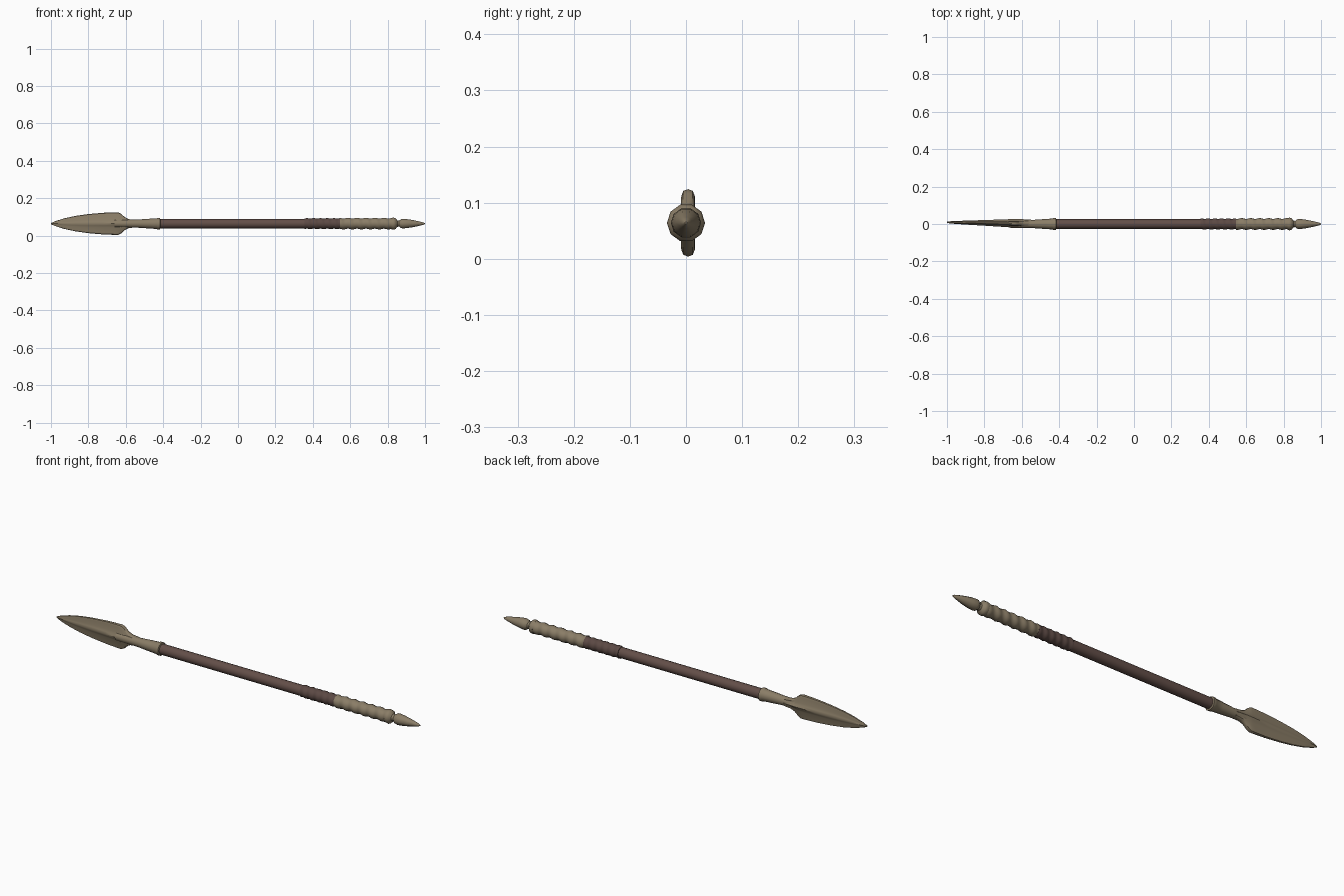
import bpy, bmesh, math

if "Cube" in bpy.data.objects:
    bpy.data.objects.remove(bpy.data.objects["Cube"])

CZ = 0.064  # height of the spear axis


def material(name, rgb):
    m = bpy.data.materials.new(name)
    m.diffuse_color = (*rgb, 1)
    m.use_nodes = True
    m.node_tree.nodes["Principled BSDF"].inputs["Base Color"].default_value = m.diffuse_color
    return m


bronze = material("aged bronze", (0.255, 0.205, 0.135))
wood = material("dark wood", (0.125, 0.077, 0.065))
leather = material("dark leather", (0.105, 0.066, 0.057))


def loft(name, rings, mat, angle=40):
    """Skin a list of equal-length point rings and cap both ends."""
    bm = bmesh.new()
    rows = [[bm.verts.new(p) for p in ring] for ring in rings]
    n = len(rows[0])
    for a, b in zip(rows, rows[1:]):
        for i in range(n):
            bm.faces.new((a[i], a[(i + 1) % n], b[(i + 1) % n], b[i]))
    bm.faces.new(rows[0])
    bm.faces.new(rows[-1][::-1])
    bmesh.ops.recalc_face_normals(bm, faces=bm.faces)
    mesh = bpy.data.meshes.new(name)
    bm.to_mesh(mesh)
    bm.free()
    mesh.materials.append(mat)
    ob = bpy.data.objects.new(name, mesh)
    bpy.context.collection.objects.link(ob)
    bpy.context.view_layer.objects.active = ob
    ob.select_set(True)
    bpy.ops.object.shade_smooth_by_angle(angle=math.radians(angle))
    ob.select_set(False)
    return ob


def ring(x, r, n=14, yc=0.0, rfun=None):
    pts = []
    for i in range(n):
        a = 2 * math.pi * i / n
        rr = r + (rfun(x, a) if rfun else 0)
        pts.append((x, yc + rr * math.cos(a), CZ + rr * math.sin(a)))
    return pts


def lathe(name, profile, mat, n=14):
    return loft(name, [ring(x, r, n) for x, r in profile], mat)


def wrap(name, x0, x1, r, pitch, amp, mat):
    """Helical binding: a sleeve whose radius ripples along a spiral."""
    steps = int((x1 - x0) / pitch * 8)

    def ripple(x, a):
        return amp * math.cos(2 * math.pi * x / pitch - a)

    rings = [ring(x0, 0.024)]
    rings += [ring(x0 + (x1 - x0) * i / steps, r, rfun=ripple) for i in range(steps + 1)]
    rings.append(ring(x1, 0.024))
    return loft(name, rings, mat, 50)


# wooden shaft
lathe("shaft", [(-0.43, 0.0255), (0.38, 0.0255)], wood)

# socket that holds the blade, with a raised collar
lathe("socket", [(-0.66, 0.021), (-0.60, 0.0215), (-0.54, 0.022), (-0.47, 0.027),
                 (-0.435, 0.029), (-0.43, 0.032), (-0.418, 0.032), (-0.415, 0.025)], bronze)


# blade: concave sides with a central rib; (x, half width, rib depth, edge depth)
def blade_ring(x, w, rib, edge):
    yc = 0.003 + 0.006 * max(0, (-0.6 - x) / 0.4)
    k = min(0.021, w * 0.4)
    half = [(-w, 0), (-w * 0.95, edge * 0.7), (-w * 0.8, edge), (-k, edge * 1.05),
            (-k * 0.5, rib * 0.8), (0, rib), (k * 0.5, rib * 0.8), (k, edge * 1.05),
            (w * 0.8, edge), (w * 0.95, edge * 0.7)]
    pts = half + [(w, 0)] + [(z, -y) for z, y in reversed(half[1:])]
    return [(x, yc + y, CZ + z) for z, y in pts]


stations = [(-1.0, 0.003, 0.003, 0.002), (-0.98, 0.012, 0.006, 0.004),
            (-0.93, 0.028, 0.009, 0.005), (-0.87, 0.041, 0.012, 0.006),
            (-0.80, 0.051, 0.015, 0.007), (-0.72, 0.058, 0.019, 0.009),
            (-0.66, 0.060, 0.022, 0.011), (-0.64, 0.060, 0.023, 0.012),
            (-0.625, 0.053, 0.0235, 0.012), (-0.605, 0.034, 0.0235, 0.012),
            (-0.585, 0.024, 0.022, 0.014), (-0.55, 0.020, 0.020, 0.014)]
loft("blade", [blade_ring(*s) for s in stations], bronze)

# leather grip and bronze coil behind it
wrap("leather_grip", 0.355, 0.545, 0.0285, 0.036, 0.0015, leather)
wrap("coil_sleeve", 0.545, 0.83, 0.0295, 0.048, 0.0022, bronze)

# end collar, pinched neck and butt spike
lathe("butt_spike", [(0.82, 0.025), (0.822, 0.032), (0.832, 0.034), (0.842, 0.031),
                     (0.852, 0.018), (0.862, 0.017), (0.872, 0.025), (0.882, 0.027),
                     (0.905, 0.025), (0.94, 0.019), (0.975, 0.011), (0.993, 0.006),
                     (1.0, 0.002)], bronze, 10)
